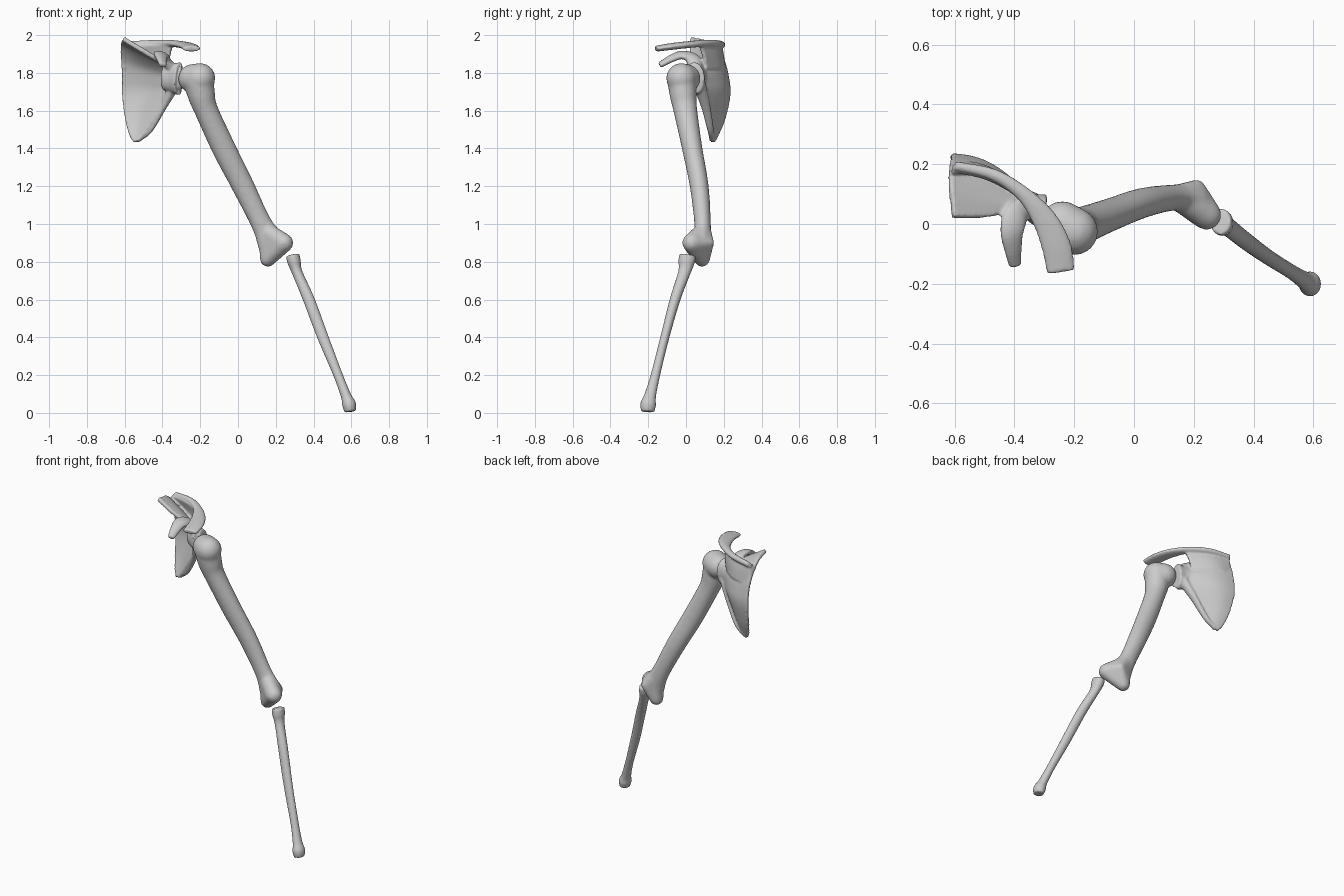
import bpy, bmesh, math
from mathutils import Vector, Matrix

cube = bpy.data.objects.get("Cube")
if cube:
    bpy.data.objects.remove(cube)

bone = bpy.data.materials.new("bone_grey")
bone.use_nodes = True
bone.diffuse_color = (0.6, 0.6, 0.6, 1)
bone.node_tree.nodes["Principled BSDF"].inputs["Base Color"].default_value = (0.6, 0.6, 0.6, 1)


def spline(points, steps):
    """Catmull-Rom through points of any dimension."""
    pts = [Vector(p) for p in points]
    pts = [pts[0] * 2 - pts[1]] + pts + [pts[-1] * 2 - pts[-2]]
    out = []
    for a, b, c, d in zip(pts, pts[1:], pts[2:], pts[3:]):
        for i in range(steps):
            t = i / steps
            out.append(b + (c - a) * (t / 2) + (a * 2 - b * 5 + c * 4 - d) * (t * t / 2)
                       + (b * 3 - a - c * 3 + d) * (t ** 3 / 2))
    return out + [pts[-2]]


def tube(bm, stations, ref, steps=5, sides=20):
    """Loft of ellipses; a station is x, y, z, half width, half depth (depth lies toward ref)."""
    st = spline(stations, steps)
    centres = [Vector(s[:3]) for s in st]
    rings = []
    for i, s in enumerate(st):
        tangent = (centres[min(i + 1, len(st) - 1)] - centres[max(i - 1, 0)]).normalized()
        side = tangent.cross(Vector(ref)).normalized()
        deep = side.cross(tangent)
        angles = [math.tau * k / sides for k in range(sides)]
        rings.append([bm.verts.new(centres[i] + side * s[3] * math.cos(a) + deep * s[4] * math.sin(a))
                      for a in angles])
    for r, q in zip(rings, rings[1:]):
        for k in range(sides):
            n = (k + 1) % sides
            bm.faces.new((r[k], r[n], q[n], q[k]))
    bm.faces.new(rings[0][::-1])
    bm.faces.new(rings[-1])


def hull(bm, balls):
    """Convex skin around balls given as x, y, z, radius."""
    part = bmesh.new()
    for x, y, z, r in balls:
        bmesh.ops.create_icosphere(part, subdivisions=3, radius=r, matrix=Matrix.Translation((x, y, z)))
    res = bmesh.ops.convex_hull(part, input=part.verts)
    inside = {e for e in res["geom_interior"] + res["geom_unused"] if isinstance(e, bmesh.types.BMVert)}
    bmesh.ops.delete(part, geom=list(inside), context="VERTS")
    merge(bm, part)


def sheet(bm, rows, thick, across=12):
    """Thin curved plate; a row is its medial end, its lateral end and its backward bow."""
    part = bmesh.new()
    grid = []
    for row in spline(rows, 5):
        a, b, bow = Vector(row[:3]), Vector(row[3:6]), row[6]
        grid.append([part.verts.new(a.lerp(b, k / across)
                                    + Vector((0, bow * math.sin(math.pi * k / across), 0)))
                     for k in range(across + 1)])
    for r, q in zip(grid, grid[1:]):
        for k in range(across):
            part.faces.new((r[k], r[k + 1], q[k + 1], q[k]))
    bmesh.ops.recalc_face_normals(part, faces=part.faces)
    bmesh.ops.solidify(part, geom=part.faces[:], thickness=thick)
    merge(bm, part)


def merge(bm, part):
    mesh = bpy.data.meshes.new("part")
    part.to_mesh(mesh)
    part.free()
    bm.from_mesh(mesh)
    bpy.data.meshes.remove(mesh)


def finish(name, bm, voxel, smooth):
    """Fuse the overlapping parts of a bone into one smooth skin."""
    bmesh.ops.recalc_face_normals(bm, faces=bm.faces)
    mesh = bpy.data.meshes.new(name)
    bm.to_mesh(mesh)
    bm.free()
    mesh.materials.append(bone)
    obj = bpy.data.objects.new(name, mesh)
    bpy.context.collection.objects.link(obj)
    fuse = obj.modifiers.new("fuse", "REMESH")
    fuse.mode = "VOXEL"
    fuse.voxel_size = voxel
    fuse.use_smooth_shade = True
    soft = obj.modifiers.new("soften", "SMOOTH")
    soft.factor = 0.5
    soft.iterations = smooth


# Upper arm bone: shaft, ball head with tubercle, and wedge-shaped elbow end
bm = bmesh.new()
tube(bm, [(-0.208, -0.022, 1.76, 0.08, 0.077), (-0.193, -0.015, 1.68, 0.073, 0.071),
          (-0.167, -0.003, 1.6, 0.063, 0.063), (-0.075, 0.033, 1.4, 0.064, 0.054),
          (0.027, 0.07, 1.2, 0.06, 0.05), (0.125, 0.088, 1.0, 0.056, 0.044),
          (0.18, 0.085, 0.9, 0.08, 0.047)], (0, 1, 0))
hull(bm, [(-0.24, 0, 1.77, 0.077), (-0.2, -0.025, 1.772, 0.08)])
hull(bm, [(0.243, 0.03, 0.9, 0.05), (0.158, 0.085, 0.815, 0.042),
          (0.212, 0.123, 0.9, 0.026), (0.155, 0.088, 0.96, 0.046)])
finish("upper_arm_bone", bm, 0.009, 9)

# Forearm bone: disc head, slim bowed shaft, flared wrist end
bm = bmesh.new()
tube(bm, [(0.29, 0.008, 0.835, 0.036, 0.044), (0.297, 0.003, 0.8, 0.036, 0.044),
          (0.315, -0.01, 0.74, 0.028, 0.033), (0.375, -0.058, 0.6, 0.031, 0.028),
          (0.45, -0.112, 0.4, 0.03, 0.024), (0.53, -0.162, 0.2, 0.025, 0.025),
          (0.572, -0.19, 0.09, 0.028, 0.032), (0.588, -0.2, 0.045, 0.037, 0.042),
          (0.594, -0.203, 0.006, 0.03, 0.035)], (0, 1, 0))
finish("forearm_bone", bm, 0.007, 3)

# Shoulder blade: curled thin body
bm = bmesh.new()
sheet(bm, [(-0.6, 0.025, 1.992, -0.39, 0.045, 1.865, -0.01), (-0.612, 0.13, 1.965, -0.35, 0.06, 1.84, 0.0),
           (-0.615, 0.2, 1.88, -0.325, 0.075, 1.79, 0.03), (-0.612, 0.228, 1.78, -0.33, 0.08, 1.74, 0.04),
           (-0.612, 0.236, 1.68, -0.35, 0.09, 1.69, 0.04), (-0.595, 0.208, 1.55, -0.42, 0.11, 1.57, 0.025),
           (-0.57, 0.17, 1.46, -0.475, 0.13, 1.485, 0.01), (-0.545, 0.155, 1.43, -0.515, 0.14, 1.435, 0)],
      0.024)
# Thick outer border
tube(bm, [(-0.335, 0.07, 1.74, 0.032, 0.035), (-0.395, 0.105, 1.62, 0.018, 0.025),
          (-0.465, 0.13, 1.5, 0.016, 0.018), (-0.53, 0.142, 1.445, 0.014, 0.014)], (0, 1, 0))
# Ridge across the back, running out into the broad shoulder tip
sheet(bm, [(-0.61, 0.19, 1.95, -0.34, 0.08, 1.955, 0.025), (-0.605, 0.2, 1.9, -0.355, 0.1, 1.89, 0.03),
           (-0.605, 0.21, 1.83, -0.37, 0.11, 1.82, 0.035)], 0.022)
tube(bm, [(-0.6, 0.195, 1.95, 0.016, 0.016), (-0.47, 0.165, 1.957, 0.02, 0.017),
          (-0.37, 0.1, 1.957, 0.026, 0.018), (-0.3, 0.015, 1.95, 0.042, 0.018),
          (-0.26, -0.075, 1.94, 0.05, 0.018), (-0.245, -0.16, 1.928, 0.048, 0.016)], (0, 0, 1))
# Hooked beak at the front
tube(bm, [(-0.35, 0.055, 1.82, 0.035, 0.03), (-0.392, 0.035, 1.875, 0.044, 0.025),
          (-0.408, -0.02, 1.895, 0.042, 0.02), (-0.405, -0.08, 1.875, 0.032, 0.018),
          (-0.398, -0.14, 1.84, 0.021, 0.015)], (0.3, 0, 1))
# Shoulder socket: neck and hollow cup facing the ball
tube(bm, [(-0.395, 0.08, 1.775, 0.04, 0.065), (-0.35, 0.06, 1.773, 0.044, 0.075),
          (-0.312, 0.045, 1.77, 0.057, 0.088), (-0.297, 0.04, 1.768, 0.05, 0.08),
          (-0.318, 0.045, 1.77, 0.025, 0.04)], (0, 0, 1), steps=1)
finish("shoulder_blade", bm, 0.007, 3)
